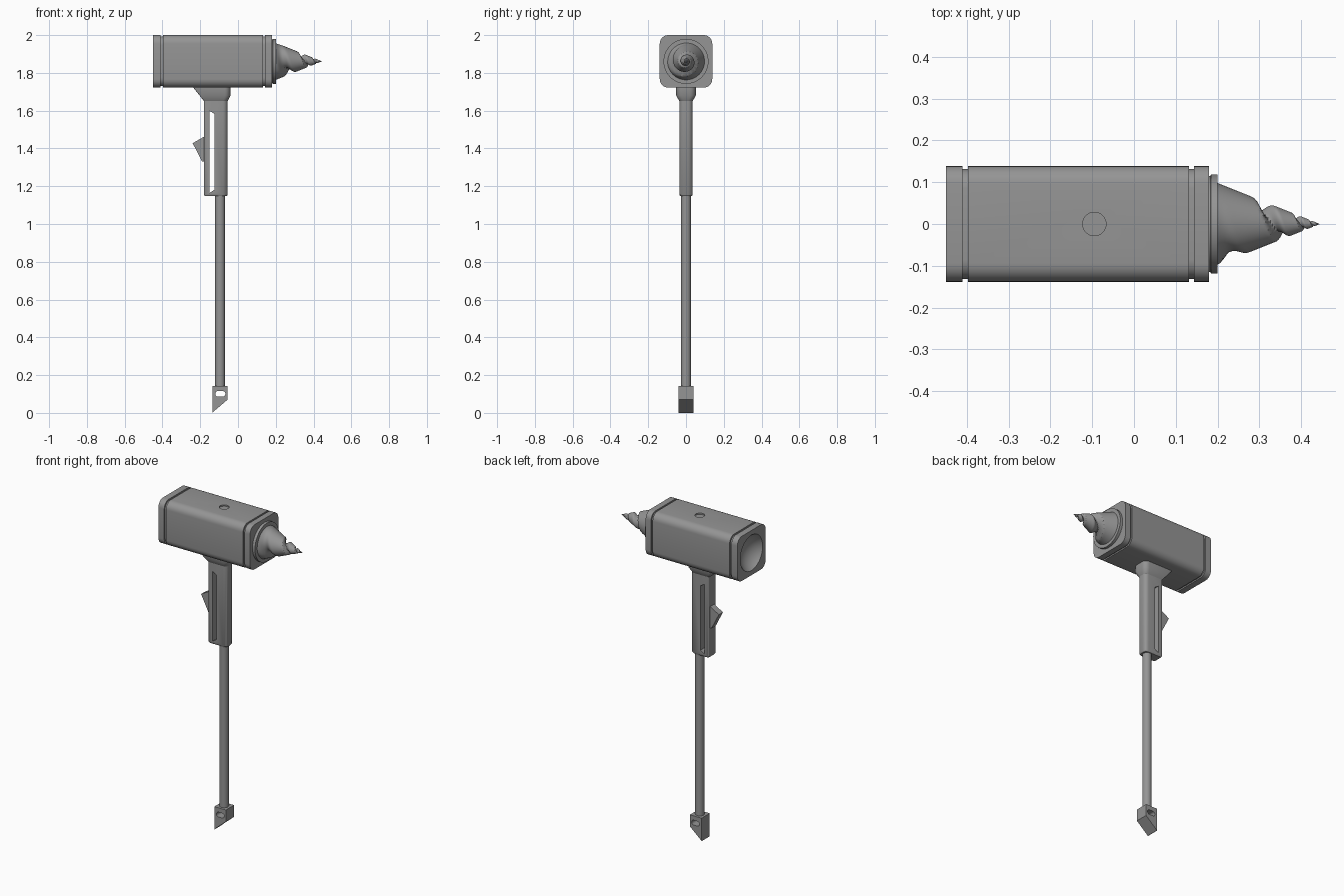
import bpy, bmesh, math
from mathutils import Vector

cube = bpy.data.objects.get("Cube")
if cube:
    bpy.data.objects.remove(cube, do_unlink=True)

grey = bpy.data.materials.new("plain grey")
grey.use_nodes = True
GREY = (0.3, 0.3, 0.3, 1)
grey.diffuse_color = GREY
grey.node_tree.nodes["Principled BSDF"].inputs["Base Color"].default_value = GREY

AXIS_Z = 1.861   # height of the head and drill axis
ROD_X = -0.095   # rod axis
parts = []


def finish(name, bm):
    bmesh.ops.recalc_face_normals(bm, faces=bm.faces)
    mesh = bpy.data.meshes.new(name)
    bm.to_mesh(mesh)
    bm.free()
    mesh.materials.append(grey)
    obj = bpy.data.objects.new(name, mesh)
    bpy.context.collection.objects.link(obj)
    parts.append(obj)
    return obj


def loft(name, rings):
    """Skin a list of equal-length point rings and cap both ends."""
    bm = bmesh.new()
    rows = [[bm.verts.new(p) for p in ring] for ring in rings]
    for a, b in zip(rows, rows[1:]):
        for i in range(len(a)):
            j = (i + 1) % len(a)
            bm.faces.new((a[i], a[j], b[j], b[i]))
    bm.faces.new(rows[0])
    bm.faces.new(rows[-1])
    return finish(name, bm)


def round_rect(u0, u1, v0, v1, r_low, r_high, steps=6):
    """Rounded rectangle; r_low rounds the u0 corners, r_high the u1 corners."""
    corners = [(u1, v1, r_high, -1, -1), (u0, v1, r_low, 1, -1),
               (u0, v0, r_low, 1, 1), (u1, v0, r_high, -1, 1)]
    pts = []
    for k, (u, v, r, su, sv) in enumerate(corners):
        for i in range(steps + 1):
            a = math.pi / 2 * (k + i / steps)
            pts.append((u + su * r + r * math.cos(a), v + sv * r + r * math.sin(a)))
    return pts


def prism(name, profile, half):
    """Extrude an x-z profile along y."""
    return loft(name, [[(x, y, z) for x, z in profile] for y in (-half, half)])


def circle(radius, n=32):
    return [(radius * math.cos(2 * math.pi * i / n),
             radius * math.sin(2 * math.pi * i / n)) for i in range(n)]


def upright(name, x, z0, z1, radius):
    return loft(name, [[(x + a, b, z) for a, b in circle(radius)] for z in (z0, z1)])


def cut(target, cutter):
    cutter.hide_render = True
    mod = target.modifiers.new("cut", 'BOOLEAN')
    mod.operation = 'DIFFERENCE'
    mod.solver = 'EXACT'
    mod.object = cutter
    bpy.context.view_layer.objects.active = target
    bpy.ops.object.modifier_apply(modifier=mod.name)
    parts.remove(cutter)
    bpy.data.objects.remove(cutter, do_unlink=True)


# Head: rounded block with a shallow groove near each end
def head_ring(x, inset):
    h = 0.139 - inset
    return [(x, y, AXIS_Z + z) for y, z in round_rect(-h, h, -h, h, 0.045, 0.045)]


G = 0.008
head = loft("head", [head_ring(x, i) for x, i in (
    (-0.45, 0), (-0.41, 0), (-0.41, G), (-0.397, G), (-0.397, 0),
    (0.132, 0), (0.132, G), (0.143, G), (0.143, 0), (0.18, 0))])

# Concave striking face and the small recess on top
bm = bmesh.new()
bmesh.ops.create_uvsphere(bm, u_segments=48, v_segments=32, radius=0.131)
bmesh.ops.translate(bm, verts=bm.verts, vec=Vector((-0.521, 0, AXIS_Z)))
cut(head, finish("dish_cutter", bm))
cut(head, upright("recess_cutter", ROD_X, 1.992, 2.05, 0.028))

# Collar in front of the head
loft("collar", [[(x, y, AXIS_Z + z) for y, z in circle(r, 48)]
                for x, r in ((0.17, 0.115), (0.183, 0.115), (0.184, 0.119), (0.2, 0.119))])


# Drill: cone with a spiral flute that tightens towards the tip
def drill_radius(d, angle):
    turn = math.log(0.145 / d) / math.log(2.42)
    u = (angle / (2 * math.pi) - turn + 0.5) % 1 - 0.5
    width = 0.12 if u > 0 else 0.32
    flute = max(0, 1 - abs(u) / width)
    flute = flute * flute * (3 - 2 * flute)
    fade = min(1, max(0, (0.245 - d) / 0.06))
    return 0.4 * d * (1 - 0.52 * flute * fade)


TIP, SEGS, ROWS = 0.445, 64, 90
rings = []
for row in range(ROWS):
    d = 0.25 * (0.004 / 0.25) ** (row / (ROWS - 1))
    ring = []
    for i in range(SEGS):
        a = 2 * math.pi * i / SEGS
        r = drill_radius(d, a)
        ring.append((TIP - d, r * math.cos(a), AXIS_Z + r * math.sin(a)))
    rings.append(ring)
rings.append([(TIP, 0.0002 * y, AXIS_Z + 0.0002 * z) for y, z in circle(1, SEGS)])
loft("drill", rings)


# Neck flaring up into the head
def flat_ring(z, x0, x1, half, r_low, r_high):
    return [(x, y, z) for x, y in round_rect(x0, x1, -half, half, r_low, r_high)]


loft("neck", [flat_ring(1.65, -0.18, -0.055, 0.035, 0.006, 0.025),
              flat_ring(1.68, -0.203, -0.04, 0.052, 0.006, 0.03),
              flat_ring(1.73, -0.243, -0.04, 0.052, 0.006, 0.03)])

# Grip with a long through slot
grip = loft("grip", [flat_ring(1.147, -0.175, -0.06, 0.03, 0.005, 0.022),
                     flat_ring(1.155, -0.18, -0.055, 0.035, 0.006, 0.025),
                     flat_ring(1.66, -0.18, -0.055, 0.035, 0.006, 0.025)])
cut(grip, prism("slot_cutter", [(-0.152, 1.163), (-0.124, 1.182),
                                (-0.124, 1.582), (-0.152, 1.6)], 0.1))

# Trigger
prism("trigger", [(-0.175, 1.465), (-0.24, 1.428), (-0.19, 1.33), (-0.175, 1.33)], 0.02)

# Rod
upright("rod", ROD_X, 0.13, 1.16, 0.026)

# Wedge foot with an oblong eye
foot = prism("foot", [(-0.135, 0.143), (-0.055, 0.143), (-0.055, 0.07), (-0.135, 0.002),
                      (-0.135, 0)], 0.04)
cut(foot, prism("eye_cutter", round_rect(-0.12, -0.067, 0.086, 0.116, 0.0145, 0.0145), 0.1))

# Smooth curved faces, keep edges sharp
bpy.ops.object.select_all(action='DESELECT')
for obj in parts:
    obj.select_set(True)
bpy.context.view_layer.objects.active = parts[0]
bpy.ops.object.shade_smooth_by_angle(angle=math.radians(35))
